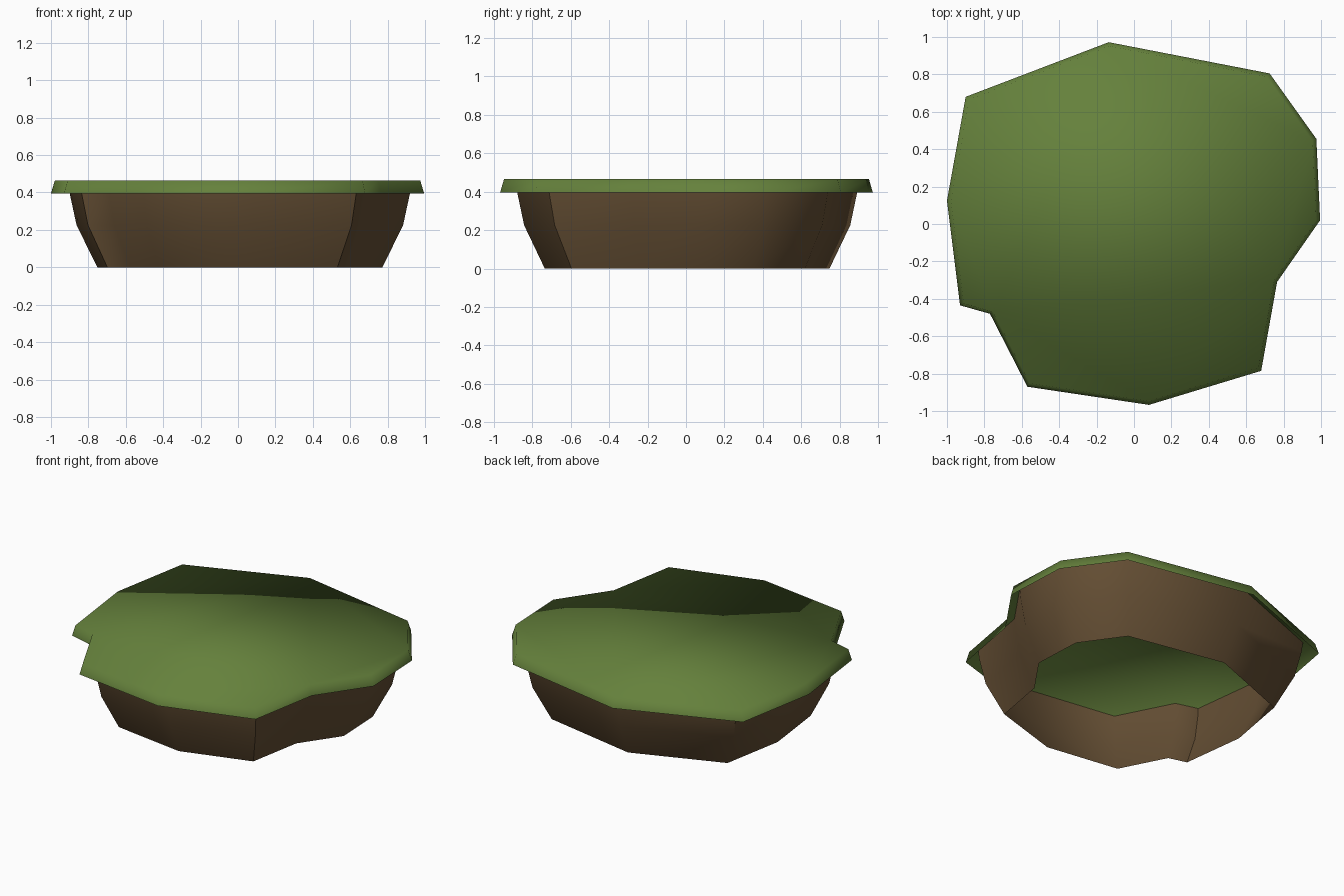
import bpy

if "Cube" in bpy.data.objects:
    bpy.data.objects.remove(bpy.data.objects["Cube"])

# Irregular shoreline outline, counter-clockwise
OUTLINE = [(0.995, 0.02), (0.975, 0.455), (0.725, 0.805), (-0.135, 0.972),
           (-0.90, 0.68), (-1.0, 0.125), (-0.93, -0.435), (-0.77, -0.48),
           (-0.57, -0.87), (0.08, -0.967), (0.68, -0.785), (0.765, -0.31)]


def material(name, rgb):
    mat = bpy.data.materials.new(name)
    mat.diffuse_color = (*rgb, 1)
    mat.use_nodes = True
    mat.node_tree.nodes["Principled BSDF"].inputs["Base Color"].default_value = mat.diffuse_color
    return mat


def shell(name, levels, mat, cap, angle, offset=(0, 0)):
    """Stack scaled outlines given as (scale, z); optionally close the top."""
    n = len(OUTLINE)
    verts = [(x * s + offset[0], y * s + offset[1], z)
             for s, z in levels for x, y in OUTLINE]
    faces = [(k * n + i, k * n + (i + 1) % n, (k + 1) * n + (i + 1) % n, (k + 1) * n + i)
             for k in range(len(levels) - 1) for i in range(n)]
    if cap:
        faces.append(tuple(range((len(levels) - 1) * n, len(levels) * n)))
    mesh = bpy.data.meshes.new(name)
    mesh.from_pydata(verts, [], faces)
    mesh.materials.append(mat)
    obj = bpy.data.objects.new(name, mesh)
    bpy.context.collection.objects.link(obj)
    bpy.ops.object.select_all(action='DESELECT')
    obj.select_set(True)
    bpy.context.view_layer.objects.active = obj
    bpy.ops.object.shade_smooth_by_angle(angle=angle)
    return obj


grass = material("grass green", (0.13, 0.22, 0.045))
soil = material("soil brown", (0.125, 0.075, 0.033))

# Overhanging grass cap, open underneath
shell("grass_cap", [(1.0, 0.395), (0.979, 0.465)], grass, True, 3.1)

# Tapering earth wall, open at the bottom
shell("earth_wall", [(0.764, 0.0), (0.875, 0.225), (0.913, 0.40), (0.92, 0.463)],
      soil, False, 1.0, (0.012, 0.004))
